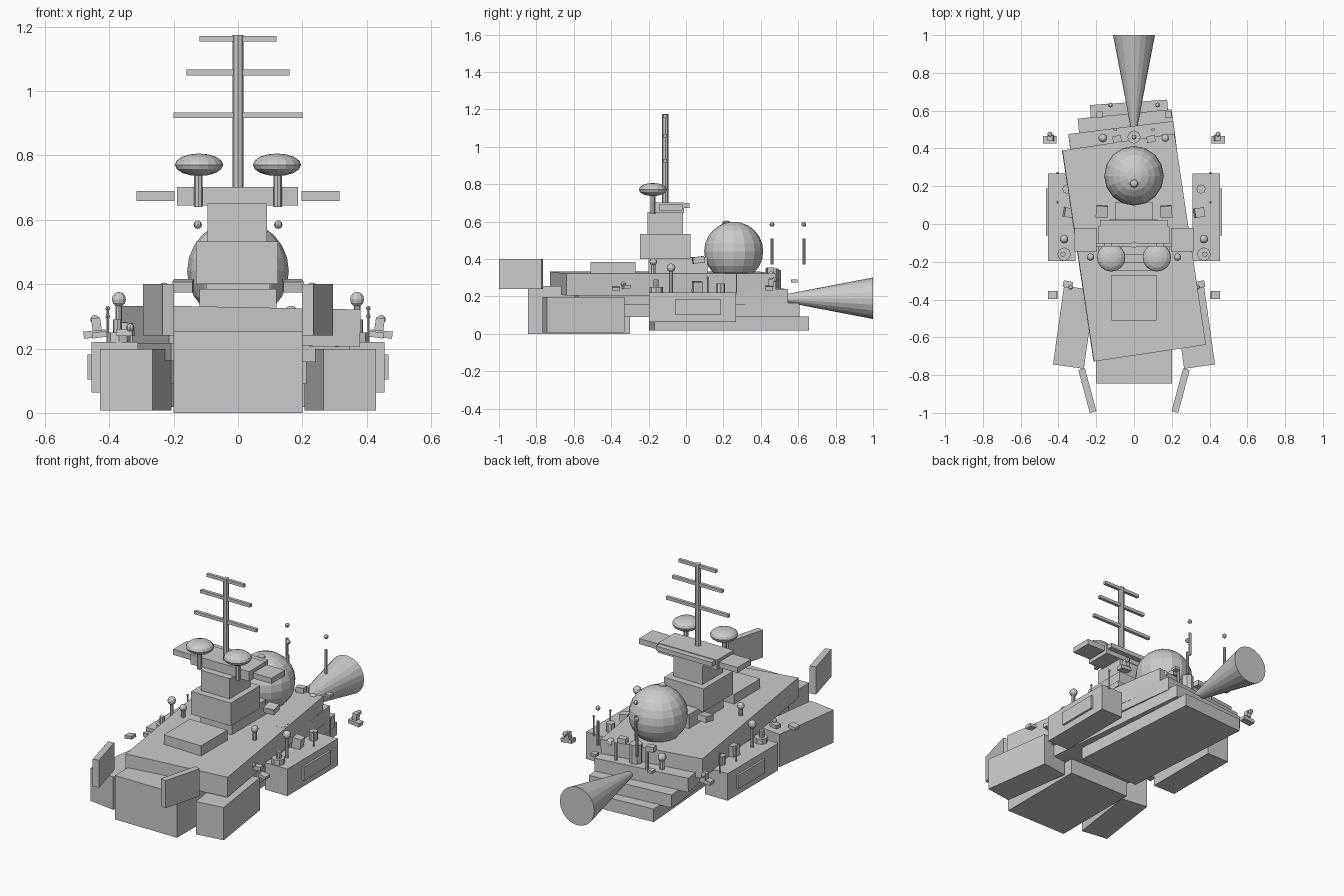
import bpy
from math import radians, pi


def finish(name, size, rot):
    o = bpy.context.object
    o.name = name
    o.scale = size
    o.rotation_euler = [radians(a) for a in rot]
    return o


def box(name, x, y, z, rot=(0, 0, 0)):
    """Box from x, y, z ranges, turned about its centre."""
    c = [(a + b) / 2 for a, b in (x, y, z)]
    bpy.ops.mesh.primitive_cube_add(size=1, location=c)
    return finish(name, [abs(b - a) for a, b in (x, y, z)], rot)


def block(name, c, s, rot=(0, 0, 0)):
    bpy.ops.mesh.primitive_cube_add(size=1, location=c)
    return finish(name, s, rot)


def ball(name, c, r, rz=None, seg=16, rings=10):
    bpy.ops.mesh.primitive_uv_sphere_add(segments=seg, ring_count=rings, radius=1, location=c)
    return finish(name, (r, r, rz or r), (0, 0, 0))


def rod(name, x, y, z0, z1, r, n=8):
    bpy.ops.mesh.primitive_cylinder_add(vertices=n, radius=r, depth=z1 - z0,
                                        location=(x, y, (z0 + z1) / 2))
    return finish(name, (1, 1, 1), (0, 0, 0))


# Stacked hull plates, each turned a little more than the one below
for i, (cy, w, l, z0, z1, turn, roll) in enumerate([
        (0.23, 0.41, 0.83, 0.018, 0.093, 4, 0),
        (0.085, 0.50, 1.00, 0.09, 0.165, 5.7, 0),
        (-0.05, 0.56, 1.13, 0.16, 0.242, 7.1, 0.5),
        (-0.125, 0.60, 1.13, 0.21, 0.327, 8.5, 1.1)]):
    block("hull_plate_%d" % (i + 1), (0, cy, (z0 + z1) / 2), (w, l, z1 - z0), (0, roll, turn))

# Front block and deck hatch
box("front_block", (-0.2, 0.2), (-0.845, -0.3), (0, 0.255))
box("deck_hatch", (-0.12, 0.12), (-0.51, -0.27), (0.32, 0.385))

# Tower and bridge
box("tower_base", (-0.1, 0.1), (-0.2, 0.115), (0.31, 0.41))
box("tower_lower", (-0.13, 0.125), (-0.245, 0.025), (0.40, 0.533))
box("tower_upper", (-0.095, 0.09), (-0.205, -0.015), (0.53, 0.65))
box("bridge", (-0.19, 0.187), (-0.165, -0.012), (0.645, 0.702))
box("bridge_rear_bar", (-0.18, 0.18), (-0.012, 0.02), (0.672, 0.698))

# Mast with three yards
rod("mast", 0, -0.11, 0.70, 1.175, 0.017)
for z, w in ((1.163, 0.12), (1.058, 0.16), (0.925, 0.2)):
    block("mast_yard", (0, -0.11, z), (2 * w, 0.018, 0.018))

# Main dome with cap
ball("dome", (0, 0.255, 0.441), 0.158, seg=16, rings=12)
ball("dome_cap", (0, 0.215, 0.593), 0.022, 0.012, 10, 6)

# Rear horn
bpy.ops.mesh.primitive_cone_add(vertices=20, radius1=0.015, radius2=0.111, depth=0.5,
                                location=(0, 0.75, 0.19))
finish("rear_horn", (1, 1, 1), (-90, 0, 0))

# Free standing aerials with ball tips
for x, y in ((-0.125, 0.63), (0.125, 0.63), (0, 0.46)):
    rod("aerial", x, y, 0.37, 0.51, 0.008)
    ball("aerial_tip", (x, y, 0.585), 0.013, seg=8, rings=6)

# Everything that is mirrored left and right
for s in (-1, 1):
    # Front pods and fins
    block("front_pod", (s * 0.318, -0.547, 0.103), (0.165, 0.42, 0.19), (0, 0, s * 8))
    block("fin", (s * 0.247, -0.882, 0.32), (0.036, 0.235, 0.16), (0, 0, -s * 15))
    # Side sponson and its panel
    box("sponson", (s * 0.31, s * 0.455), (-0.197, 0.268), (0.063, 0.22))
    box("sponson_panel", (s * 0.44, s * 0.467), (-0.06, 0.188), (0.103, 0.182))
    # Bridge wings and dishes
    box("bridge_wing", (s * 0.197, s * 0.316), (-0.145, -0.02), (0.658, 0.69))
    rod("dish_post", s * 0.123, -0.177, 0.64, 0.75, 0.013)
    ball("dish", (s * 0.121, -0.177, 0.771), 0.075, 0.035, 16, 8)
    # Sensors on the sponson
    rod("sensor_post", s * 0.37, -0.08, 0.22, 0.335, 0.01)
    ball("sensor_ball", (s * 0.37, -0.08, 0.353), 0.023, seg=10, rings=6)
    rod("turret", s * 0.37, -0.16, 0.215, 0.25, 0.036)
    rod("turret_barrel", s * 0.375, -0.16, 0.25, 0.29, 0.014)
    rod("drum", s * 0.355, 0.185, 0.215, 0.27, 0.024)
    block("sponson_box", (s * 0.345, 0.06, 0.25), (0.05, 0.05, 0.06), (0, 8, s * 10))
    for y, top in ((0.27, 0.325), (0.115, 0.30)):
        rod("whip", s * 0.405, y, 0.21, top, 0.004, 6)
        ball("whip_tip", (s * 0.405, y, top), 0.007, seg=8, rings=5)
    # Outrigger sensors
    block("outrigger_box", (s * 0.445, 0.445, 0.245), (0.07, 0.04, 0.022), (0, s * 6, 0))
    block("outrigger_head", (s * 0.44, 0.455, 0.275), (0.028, 0.03, 0.04), (0, s * 8, 0))
    ball("outrigger_ball", (s * 0.445, 0.475, 0.29), 0.014, seg=8, rings=6)
    block("front_outrigger", (s * 0.43, -0.375, 0.243), (0.046, 0.042, 0.018), (0, s * 8, 0))
    block("pod_bracket", (s * 0.35, -0.32, 0.25), (0.05, 0.035, 0.022), (0, 0, s * 12))
    ball("pod_ball", (s * 0.335, -0.335, 0.265), 0.013, seg=8, rings=6)
    # Deck fittings
    block("deck_box", (s * 0.17, 0.066, 0.395), (0.062, 0.062, 0.034), (8, 0, s * 5))
    rod("deck_post", s * 0.23, -0.175, 0.32, 0.38, 0.012)
    ball("deck_post_ball", (s * 0.23, -0.175, 0.385), 0.02, seg=10, rings=6)
    block("deck_locker", (s * 0.24, 0.06, 0.305), (0.05, 0.06, 0.035), (0, 0, s * 8))
    # Fittings on the rear steps
    ball("rear_ball", (s * 0.165, 0.455, 0.31), 0.023, seg=10, rings=6)
    rod("rear_drum", s * 0.165, 0.455, 0.24, 0.30, 0.014)
    block("rear_box", (s * 0.09, 0.45, 0.34), (0.045, 0.035, 0.03), (0, 0, 8))
    rod("rear_pipe", s * 0.1, 0.5, 0.235, 0.34, 0.009)
    block("step_box", (s * 0.182, 0.578, 0.282), (0.032, 0.034, 0.016))
rod("rear_mount", 0, 0.46, 0.24, 0.35, 0.035)
